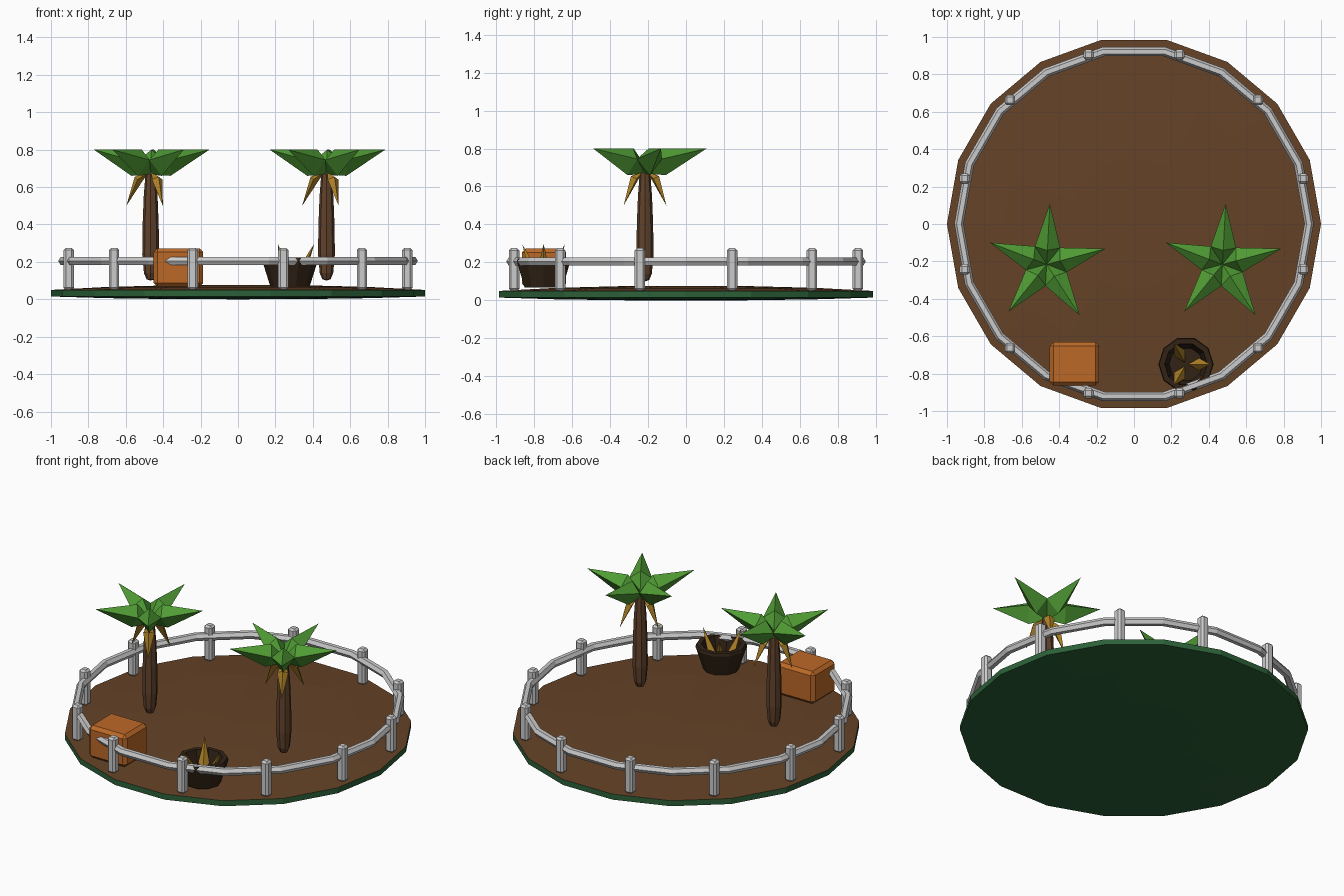
import bpy, bmesh, math
from mathutils import Matrix, Vector

if "Cube" in bpy.data.objects:
    bpy.data.objects.remove(bpy.data.objects["Cube"])


def mat(name, rgb):
    m = bpy.data.materials.new(name)
    m.diffuse_color = (*rgb, 1)
    m.use_nodes = True
    m.node_tree.nodes["Principled BSDF"].inputs["Base Color"].default_value = m.diffuse_color
    return m


SOIL = mat("soil", (0.13, 0.055, 0.02))
GRASS = mat("grass", (0.025, 0.12, 0.04))
BARK = mat("bark", (0.12, 0.055, 0.025))
LEAF = mat("leaf", (0.08, 0.33, 0.035))
GOLD = mat("gold", (0.42, 0.22, 0.02))
WOOD = mat("crate_wood", (0.50, 0.14, 0.02))
DARK = mat("dark_wicker", (0.032, 0.017, 0.008))


def finish(bm, name, material=None, loc=(0, 0, 0)):
    bmesh.ops.recalc_face_normals(bm, faces=bm.faces)
    me = bpy.data.meshes.new(name)
    bm.to_mesh(me)
    bm.free()
    ob = bpy.data.objects.new(name, me)
    ob.location = loc
    bpy.context.collection.objects.link(ob)
    if material:
        me.materials.append(material)
    return ob


def lathe(name, profile, sides, material, loc=(0, 0, 0)):
    """Spin (radius, z) points around z; radius 0 becomes a pole."""
    bm = bmesh.new()
    rings = []
    for r, z in profile:
        if r == 0:
            rings.append([bm.verts.new((0, 0, z))] * sides)
        else:
            rings.append([bm.verts.new((r * math.cos(math.tau * i / sides),
                                        r * math.sin(math.tau * i / sides), z))
                          for i in range(sides)])
    for a, b in zip(rings, rings[1:]):
        for i in range(sides):
            j = (i + 1) % sides
            bm.faces.new(dict.fromkeys((a[i], a[j], b[j], b[i])))
    return finish(bm, name, material, loc)


def spikes(name, inner, ring, tip, angles, material, loc, flip=False):
    """Stretched octahedra repeated around z; ring = top, left, bottom, right."""
    bm = bmesh.new()
    for ang in angles:
        rot = Matrix.Rotation(math.radians(ang), 3, 'Z')
        pts = [bm.verts.new(rot @ Vector((x, y, -z if flip else z)))
               for x, y, z in (inner, tip, *ring)]
        for k in range(4):
            a, b = pts[2 + k], pts[2 + (k + 1) % 4]
            bm.faces.new((pts[0], a, b))
            bm.faces.new((pts[1], b, a))
    return finish(bm, name, material, loc)


def box(name, size, loc, bevel, material=None):
    bm = bmesh.new()
    bmesh.ops.create_cube(bm, size=1)
    bmesh.ops.scale(bm, vec=size, verts=bm.verts)
    bmesh.ops.bevel(bm, geom=bm.edges[:], offset=bevel, segments=1, affect='EDGES')
    return finish(bm, name, material, loc)


# Island: green underside and slightly domed soil
lathe("grass_base", [(0, 0), (0.35, 0.001), (0.7, 0.006), (1, 0.015), (1, 0.05)], 18, GRASS)
lathe("soil_top", [(1, 0.05), (0.7, 0.066), (0.35, 0.075), (0, 0.077)], 18, SOIL)

# Fence: posts and one ring rail
for k in range(12):
    a = math.radians(15 + 30 * k)
    box(f"fence_post_{k + 1}", (0.055, 0.055, 0.225),
        (0.937 * math.cos(a), 0.937 * math.sin(a), 0.1625), 0.012)
bpy.ops.mesh.primitive_torus_add(major_segments=18, minor_segments=6,
                                 major_radius=0.936, minor_radius=0.025,
                                 location=(0, 0, 0.205))
bpy.context.object.name = "fence_rail"

# Fruit shape shared by trees and basket
FRUIT_IN = (0.01, 0, 0.68)
FRUIT_RING = [(0.085, 0, 0.655), (0.07, 0.033, 0.64), (0.045, 0, 0.63), (0.07, -0.033, 0.64)]
FRUIT_TIP = (0.13, 0, 0.50)

# Palm trees
for side, x in (("left", -0.467), ("right", 0.473)):
    loc = (x, -0.216, 0)
    lathe(f"{side}_trunk", [(0, 0.10), (0.022, 0.107), (0.036, 0.14), (0.045, 0.24),
                            (0.043, 0.40), (0.037, 0.55), (0.028, 0.67), (0, 0.69)],
          8, BARK, loc)
    spikes(f"{side}_fronds", (-0.03, 0, 0.67),
           [(0.075, 0, 0.80), (0.092, 0.068, 0.745), (0.11, 0, 0.66), (0.092, -0.068, 0.745)],
           (0.325, 0, 0.80), [15 + 72 * i for i in range(5)], LEAF, loc)
    spikes(f"{side}_fruit", FRUIT_IN, FRUIT_RING, FRUIT_TIP, (60, 180, 300), GOLD, loc)

# Crate
box("crate", (0.265, 0.232, 0.205), (-0.319, -0.748, 0.17), 0.02, WOOD)

# Basket with fruit
BASKET = (0.278, -0.75, 0)
lathe("basket", [(0, 0.068), (0.105, 0.068), (0.148, 0.205), (0.143, 0.222),
                 (0.115, 0.222), (0.09, 0.11), (0, 0.11)], 10, DARK, BASKET)
spikes("basket_fruit", FRUIT_IN, FRUIT_RING, FRUIT_TIP, (0, 120, 240), GOLD,
       (BASKET[0], BASKET[1], 0.797), flip=True)
